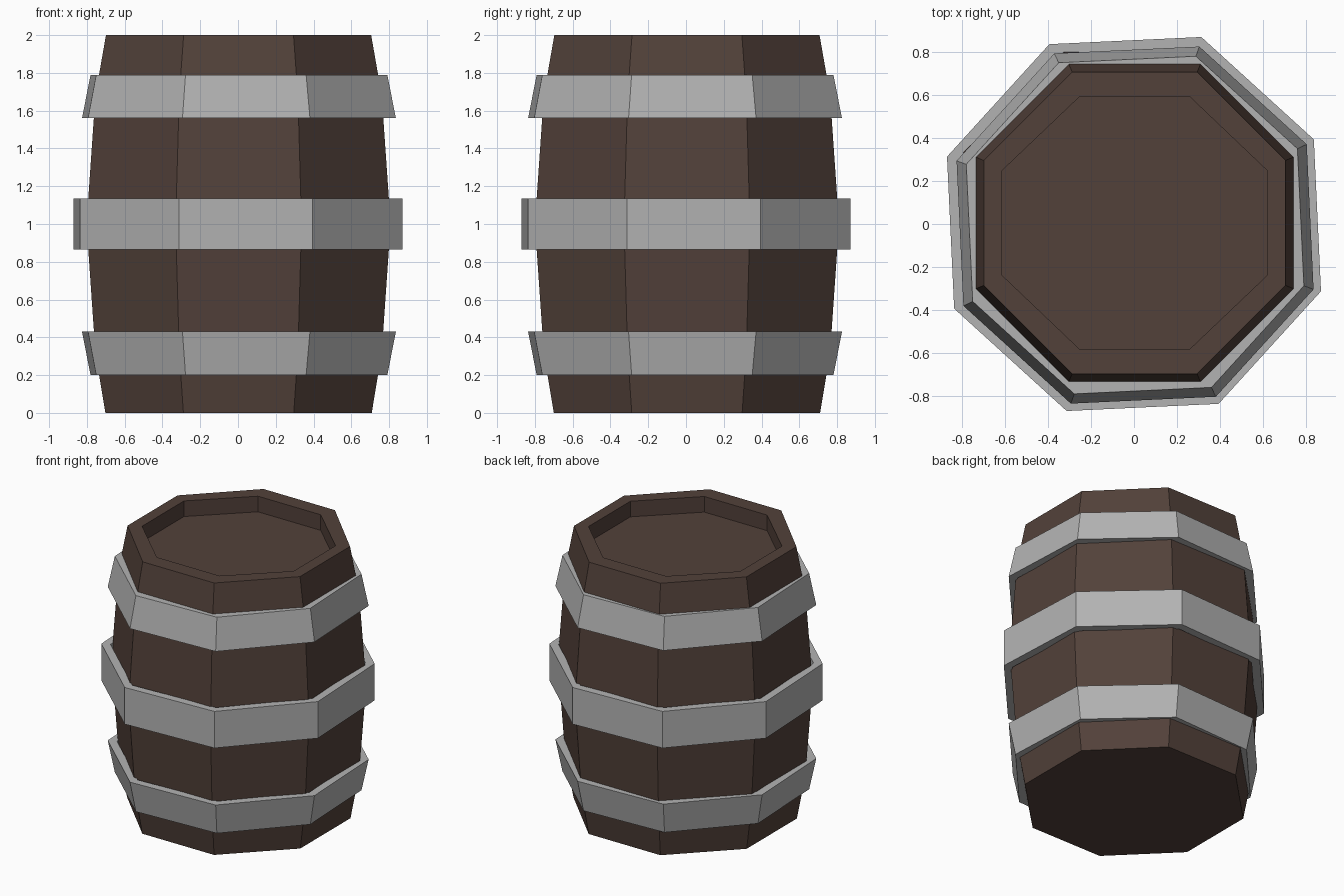
import bpy, bmesh, math

if "Cube" in bpy.data.objects:
    bpy.data.objects.remove(bpy.data.objects["Cube"])

C = math.cos(math.radians(22.5))  # apothem / corner radius of an octagon


def material(name, rgb):
    m = bpy.data.materials.new(name)
    m.diffuse_color = (*rgb, 1)
    m.use_nodes = True
    m.node_tree.nodes["Principled BSDF"].inputs["Base Color"].default_value = m.diffuse_color
    return m


wood = material("dark brown wood", (0.085, 0.053, 0.042))
metal = material("grey metal", (0.45, 0.45, 0.45))


def lathe(name, rings, mat, turn=0, centre=(0, 0), closed=False):
    """Octagonal skin through rings of (x radius, y radius, z)."""
    bm = bmesh.new()
    loops = []
    for rx, ry, z in rings:
        angles = [math.radians(22.5 + 45 * i + turn) for i in range(8)]
        loops.append([bm.verts.new((centre[0] + rx * math.cos(a),
                                    centre[1] + ry * math.sin(a), z)) for a in angles])
    pairs = list(zip(loops, loops[1:]))
    if closed:
        pairs.append((loops[-1], loops[0]))
    else:
        bm.faces.new(loops[0][::-1])
        bm.faces.new(loops[-1])
    for a, b in pairs:
        for i in range(8):
            j = (i + 1) % 8
            bm.faces.new((a[i], a[j], b[j], b[i]))
    bmesh.ops.recalc_face_normals(bm, faces=bm.faces[:])
    me = bpy.data.meshes.new(name)
    bm.to_mesh(me)
    bm.free()
    me.materials.append(mat)
    ob = bpy.data.objects.new(name, me)
    bpy.context.collection.objects.link(ob)
    return ob


# Bulging body with a recessed lid
side = [(0.705, 0), (0.758, 0.32), (0.805, 1.0), (0.758, 1.68), (0.702, 2.0)]
rings = [(r / C, r / C, z) for r, z in side]
rings += [(0.617 / C, 0.588 / C, 2.0), (0.617 / C, 0.588 / C, 1.885)]
lathe("barrel_body", rings, wood, centre=(0.003, 0.005))


# Metal hoops, turned slightly against the staves
def hoop(name, z0, r0, z1, r1, centre=(0, 0)):
    t = 0.062
    lathe(name, [(r0, r0, z0), (r1, r1, z1), (r1 - t, r1 - t, z1), (r0 - t, r0 - t, z0)],
          metal, turn=2.7, centre=centre, closed=True)


hoop("lower_hoop", 0.20, 0.835, 0.43, 0.883, (0.005, -0.005))
hoop("middle_hoop", 0.865, 0.925, 1.135, 0.925)
hoop("upper_hoop", 1.56, 0.883, 1.79, 0.835, (0.005, -0.005))
